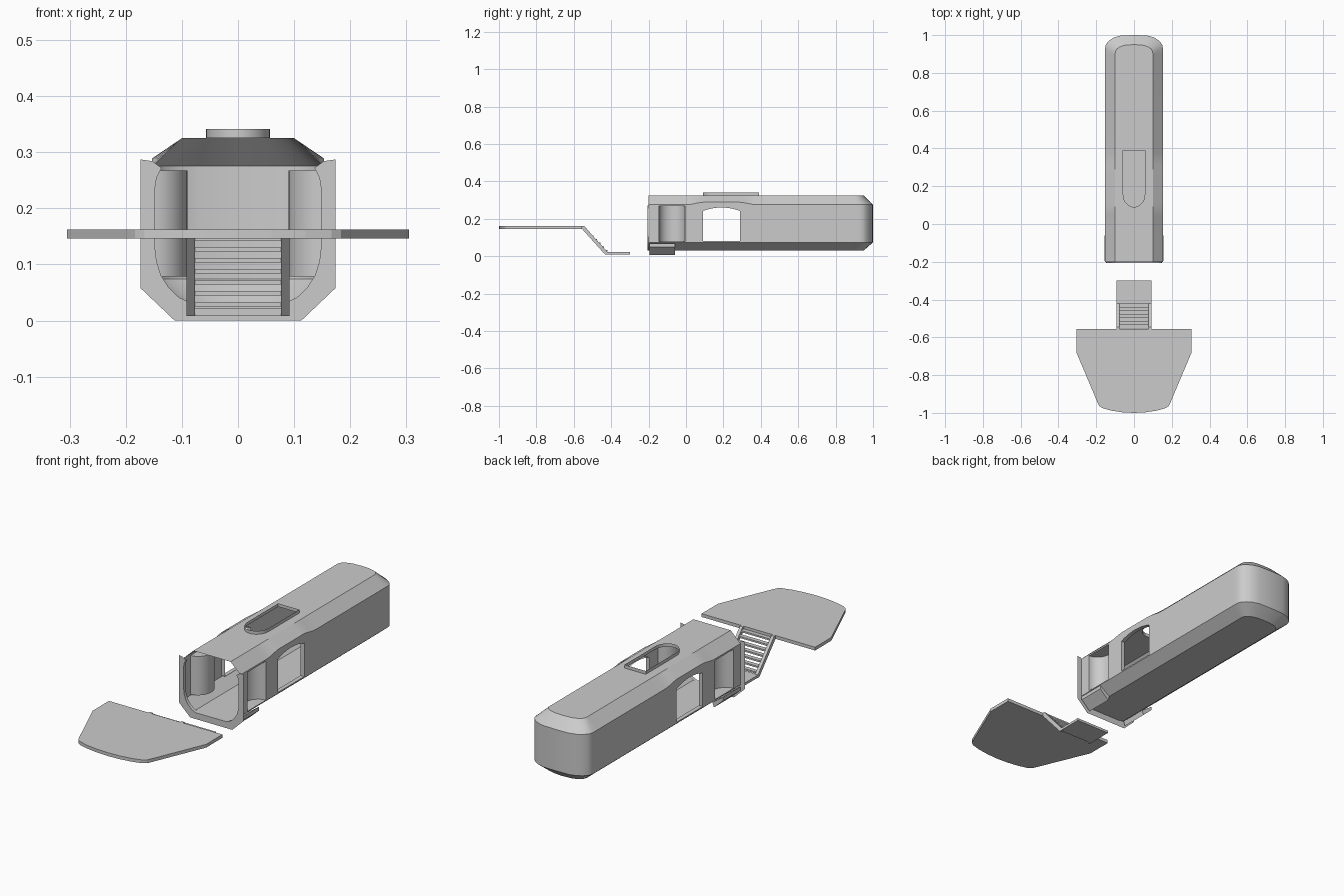
import bpy, bmesh, math
from mathutils import Vector

if "Cube" in bpy.data.objects:
    bpy.data.objects.remove(bpy.data.objects["Cube"])

grey = bpy.data.materials.new("light_grey")
grey.diffuse_color = (0.6, 0.6, 0.6, 1)
grey.use_nodes = True
grey.node_tree.nodes["Principled BSDF"].inputs["Base Color"].default_value = grey.diffuse_color


def finish(name, bm, smooth=False):
    bmesh.ops.remove_doubles(bm, verts=bm.verts, dist=1e-5)
    bmesh.ops.recalc_face_normals(bm, faces=bm.faces)
    me = bpy.data.meshes.new(name)
    bm.to_mesh(me)
    bm.free()
    me.materials.append(grey)
    ob = bpy.data.objects.new(name, me)
    bpy.context.collection.objects.link(ob)
    if smooth:
        bpy.ops.object.select_all(action='DESELECT')
        ob.select_set(True)
        bpy.context.view_layer.objects.active = ob
        bpy.ops.object.shade_smooth_by_angle(angle=math.radians(25))
    return ob


def sheet(bm, loops, normal):
    """Flat sheet: the first loop is the outline, the others are holes."""
    edges = []
    for lp in loops:
        vs = [bm.verts.new(p) for p in lp]
        edges += [bm.edges.new((vs[i - 1], vs[i])) for i in range(len(vs))]
    bmesh.ops.triangle_fill(bm, edges=edges, use_beauty=True, normal=normal)


def strip(bm, a, b, closed=False):
    """Quads between two point rows."""
    va = [bm.verts.new(p) for p in a]
    vb = [bm.verts.new(p) for p in b]
    for i in range(0 if closed else 1, len(va)):
        bm.faces.new((va[i - 1], va[i], vb[i], vb[i - 1]))


def prism(bm, section, to3d, t0, t1):
    """Closed solid: a 2D section swept from t0 to t1."""
    a = [to3d(p, t0) for p in section]
    b = [to3d(p, t1) for p in section]
    strip(bm, a, b, True)
    bm.faces.new([bm.verts.new(p) for p in a])
    bm.faces.new([bm.verts.new(p) for p in b])


# ---------------- hull shell ----------------
W, R = 0.153, 0.10                     # half width at the belt and at the roof
TOP, BELT, LOW, FLOOR = 0.325, 0.275, 0.074, 0.03


def belt(y):
    """Belt line rises over the side doorway."""
    if y < 0.19:
        t = (y - 0.0) / 0.10
    else:
        t = (0.38 - y) / 0.10
    t = max(0, min(1, t))
    return BELT + 0.014 * t * t * (3 - 2 * t)


ys = [-0.2] + [i * 0.02 for i in range(0, 20)] + [0.9]
outer_nose = [(0.153, 0.93), (0.15, 0.947), (0.142, 0.96), (0.128, 0.974),
              (0.105, 0.988), (0.07, 0.998), (0, 1.0)]
inner_nose = [(0.10, 0.90), (0.098, 0.914), (0.092, 0.925), (0.082, 0.934),
              (0.067, 0.941), (0.045, 0.947), (0, 0.95)]


def plan(width, nose):
    half = [(width, y) for y in ys] + nose[(1 if nose[0][1] == 0.9 else 0):]
    return half


outer = plan(W, outer_nose)
inner = plan(R, [(0.10, 0.901)] + inner_nose[1:])

bm = bmesh.new()
for s in (1, -1):
    up = [(s * x, y, belt(y)) for x, y in outer]
    low = [(s * x, y, LOW) for x, y in outer]
    # shoulder and bilge chamfers
    strip(bm, up, [(s * x, y, TOP) for x, y in inner])
    strip(bm, low, [(s * x, y, FLOOR) for x, y in inner])
    # rounded end wall
    n = len(ys)
    strip(bm, up[n:], low[n:])
    # side wall with the arched doorway and the alcove
    y0, y1, z0, z1 = -0.145, -0.005, 0.078, 0.267
    alcove = [(s * W, y, z) for y, z in ((y0, z0), (y1, z0), (y1, z1), (y0, z1))]
    door = [(0.09, 0.08), (0.29, 0.08)]
    door += [(0.19 + 0.1 * u, 0.26 - 0.018 * u * u)
             for u in (1, 0.75, 0.5, 0.25, 0, -0.25, -0.5, -0.75, -1)]
    door = [(s * W, y, z) for y, z in door]
    sheet(bm, [up[:n + 1] + low[:n + 1][::-1], alcove, door], (s, 0, 0))
    # doorway jamb
    strip(bm, door, [(s * 0.133, y, z) for _, y, z in door], True)
    # half-round alcove with flat ends
    arc = []
    for i in range(17):
        a = math.pi * i / 16
        arc.append((s * (W - 0.063 * math.sin(a)),
                    (y0 + y1) / 2 - (y1 - y0) / 2 * math.cos(a)))
    lo = [(x, y, z0) for x, y in arc]
    hi = [(x, y, z1) for x, y in arc]
    strip(bm, lo, hi)
    for row in (lo, hi):
        bm.faces.new([bm.verts.new(p) for p in row])

ring = inner + [(-x, y) for x, y in inner[-2::-1]]
# roof opening, round at the front end, with a raised rim
hatch = [(0.057, 0.39), (-0.057, 0.39)]
for i in range(17):
    a = math.pi + math.pi * i / 16
    hatch.append((0.057 * math.cos(a), 0.155 + 0.065 * math.sin(a)))
hatch_low = [(x, y, TOP) for x, y in hatch]
sheet(bm, [[(x, y, TOP) for x, y in ring], hatch_low], (0, 0, 1))
strip(bm, hatch_low, [(x, y, 0.341) for x, y in hatch], True)
# floor
sheet(bm, [[(x, y, FLOOR) for x, y in ring]], (0, 0, -1))
finish("hull", bm, True)

# ---------------- front frame ----------------
bm = bmesh.new()
FY = -0.206
out_half = [(0.153, 0.284), (0.174, 0.287), (0.174, 0.058), (0.113, 0.0)]
in_half = [(0.136, 0.272), (0.145, 0.255), (0.148, 0.235), (0.148, 0.13),
           (0.145, 0.105), (0.137, 0.08), (0.123, 0.058), (0.105, 0.041),
           (0.083, 0.031)]
out_path = out_half + [(-x, z) for x, z in out_half[::-1]]
in_path = in_half + [(-x, z) for x, z in in_half[::-1]]
sheet(bm, [[(x, FY, z) for x, z in out_path + in_path[::-1]]], (0, -1, 0))
strip(bm, [(x, FY, z) for x, z in in_path], [(x, -0.19, z) for x, z in in_path])
finish("front_frame", bm, True)

# ---------------- plates along the lower front corners ----------------
for s, name in ((1, "right_corner_plate"), (-1, "left_corner_plate")):
    bm = bmesh.new()
    prism(bm, [(0.108, 0.006), (0.156, 0.05), (0.156, 0.068), (0.10, 0.029)],
          lambda p, t: (s * p[0], t, p[1]), -0.195, -0.06)
    finish(name, bm)

# ---------------- deck ----------------
bm = bmesh.new()
half = [(0.305, -0.555), (0.305, -0.68), (0.193, -0.945), (0.184, -0.963),
        (0.167, -0.975), (0.12, -0.988), (0.06, -0.997)]
deck = half + [(0, -1.0)] + [(-x, y) for x, y in half[::-1]]
prism(bm, deck, lambda p, t: (p[0], p[1], t), 0.146, 0.162)
finish("deck", bm)

# ---------------- stairs ----------------
side = lambda p, t: (t, p[0], p[1])
for s, name in ((1, "right_stringer"), (-1, "left_stringer")):
    bm = bmesh.new()
    prism(bm, [(-0.556, 0.146), (-0.556, 0.162), (-0.545, 0.162),
               (-0.42, 0.022), (-0.42, 0.008), (-0.432, 0.008)],
          side, s * 0.077, s * 0.092)
    finish(name, bm)

bm = bmesh.new()
STEPS = 7
for i in range(STEPS):
    y = -0.553 + 0.0185 * i
    z = 0.150 - 0.0195 * i
    prism(bm, [(y, z - 0.008), (y + 0.021, z - 0.008), (y + 0.021, z), (y, z)],
          side, -0.078, 0.078)
finish("treads", bm)

bm = bmesh.new()
prism(bm, [(-0.425, 0.009), (-0.30, 0.009), (-0.30, 0.021), (-0.425, 0.021)],
      side, -0.092, 0.092)
finish("landing", bm)
